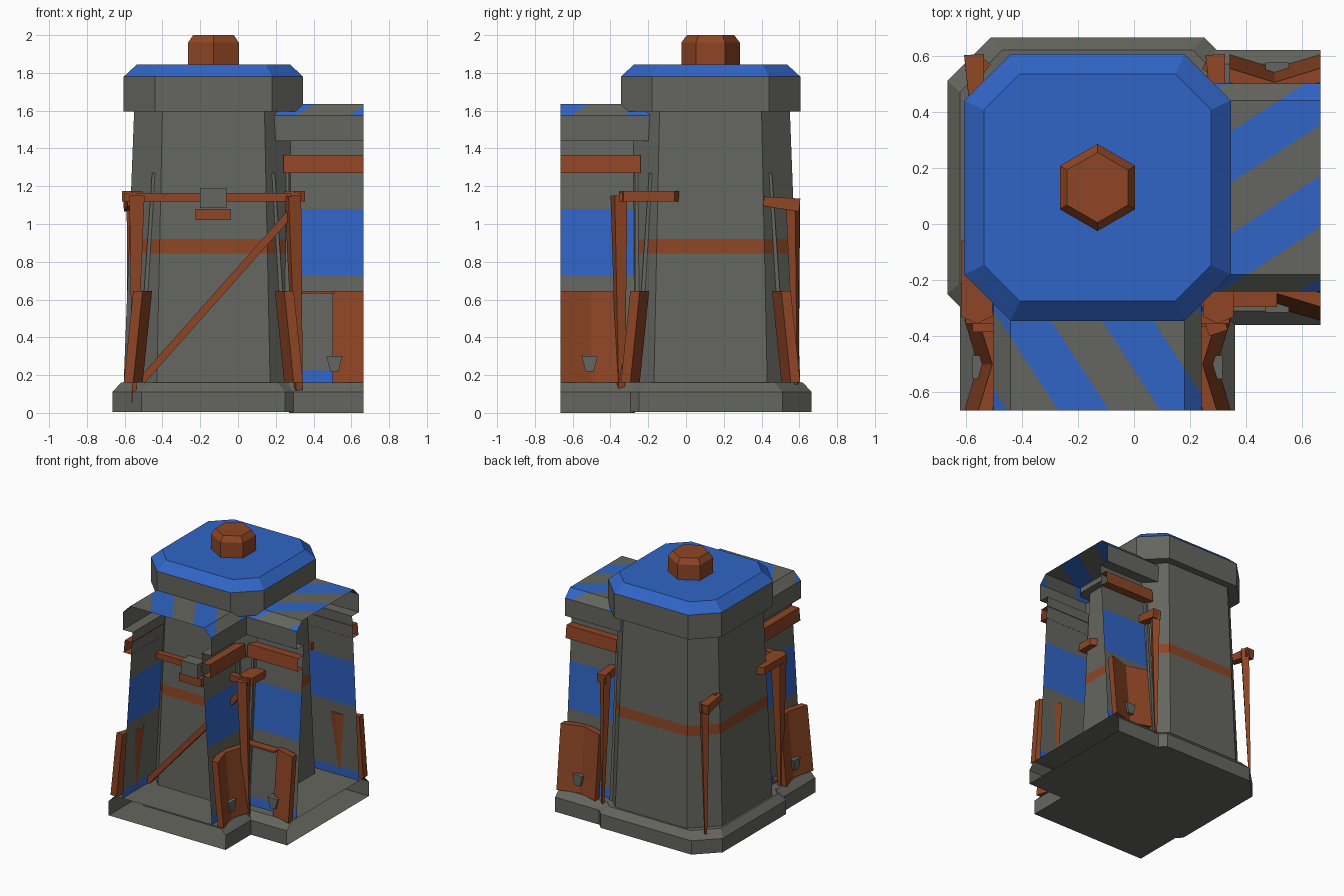
import bpy, bmesh, math
from mathutils import Vector, Matrix

cube = bpy.data.objects.get("Cube")
if cube:
    bpy.data.objects.remove(cube, do_unlink=True)


def material(name, rgb):
    m = bpy.data.materials.new(name)
    m.use_nodes = True
    m.diffuse_color = (*rgb, 1)
    bsdf = m.node_tree.nodes["Principled BSDF"]
    bsdf.inputs["Base Color"].default_value = (*rgb, 1)
    bsdf.inputs["Roughness"].default_value = 0.9
    return m


MATS = [material("stone_grey", (0.13, 0.13, 0.115)),
        material("paint_blue", (0.03, 0.13, 0.57)),
        material("rust_brown", (0.27, 0.06, 0.018))]
GREY, BLUE, RUST = range(3)
CENTRE = Matrix.Translation((-0.13, 0.13, 0))
END = 0.794   # cut end of each wall arm, measured from the tower axis


def finish(name, bm, rule, matrix):
    bm.normal_update()
    for f in bm.faces:
        f.material_index = rule(f.calc_center_median()) if callable(rule) else rule
    bm.transform(matrix)
    me = bpy.data.meshes.new(name)
    bm.to_mesh(me)
    bm.free()
    for m in MATS:
        me.materials.append(m)
    ob = bpy.data.objects.new(name, me)
    bpy.context.collection.objects.link(ob)
    return ob


def loft(name, rings, rule, matrix=Matrix()):
    """Closed solid through matching rings of points."""
    bm = bmesh.new()
    loops = [[bm.verts.new(p) for p in r] for r in rings]
    n = len(loops[0])
    for a, b in zip(loops, loops[1:]):
        for i in range(n):
            j = (i + 1) % n
            bm.faces.new((a[i], a[j], b[j], b[i]))
    bm.faces.new(loops[0][::-1])
    bm.faces.new(loops[-1])
    bmesh.ops.recalc_face_normals(bm, faces=bm.faces[:])
    return finish(name, bm, rule, matrix)


def box(name, lo, hi, rule, matrix=Matrix()):
    quad = [(lo[0], lo[1]), (hi[0], lo[1]), (hi[0], hi[1]), (lo[0], hi[1])]
    return loft(name, [[(x, y, z) for x, y in quad] for z in (lo[2], hi[2])], rule, matrix)


def strut(name, a, b, r0, r1):
    """Square pole from a to b with its own half width at each end."""
    a, b = Vector(a), Vector(b)
    q = (b - a).to_track_quat('Z', 'Y')
    sq = [(-1, -1), (1, -1), (1, 1), (-1, 1)]
    return loft(name, [[p + q @ Vector((x * r, y * r, 0)) for x, y in sq]
                       for p, r in ((a, r0), (b, r1))], RUST)


def shell(name, profile, rule, matrix, start, closed=False, cuts=()):
    """Open-ended sweep of a (side, height) profile along an arm."""
    bm = bmesh.new()
    rows = [[bm.verts.new((u, v, z)) for v, z in profile] for u in (start, END)]
    n = len(profile)
    for i in range(n if closed else n - 1):
        j = (i + 1) % n
        bm.faces.new((rows[0][i], rows[1][i], rows[1][j], rows[0][j]))
    for co, no in cuts:
        bmesh.ops.bisect_plane(bm, geom=bm.verts[:] + bm.edges[:] + bm.faces[:],
                               plane_co=co, plane_no=no)
    return finish(name, bm, rule, matrix)


def mirrored(half):
    return [(-v, z) for v, z in half] + [(v, z) for v, z in reversed(half)]


# Tower
def octagon(h, f, z):
    return [(h, -f, z), (h, f, z), (f, h, z), (-f, h, z),
            (-h, f, z), (-h, -f, z), (-f, -h, z), (f, -h, z)]


def between(t, z):
    k = (z - 0.16) / 1.435
    return octagon(0.475 - 0.055 * k, 0.30 - 0.03 * k, z)


loft("tower_base", [octagon(0.535, 0.38, 0.005), octagon(0.535, 0.38, 0.11),
                    octagon(0.49, 0.34, 0.16)], GREY, CENTRE)
loft("tower_body", [between(0, z) for z in (0.155, 0.845, 0.92, 1.6)],
     lambda c: RUST if 0.85 < c.z < 0.92 else GREY, CENTRE)
loft("tower_cap", [octagon(0.475, 0.31, 1.595), octagon(0.475, 0.31, 1.78),
                   octagon(0.405, 0.277, 1.845)],
     lambda c: BLUE if c.z > 1.785 else GREY, CENTRE)


def hexagon(r, z):
    return [(r * math.sin(i * math.pi / 3), r * math.cos(i * math.pi / 3), z) for i in range(6)]


loft("roof_knob", [hexagon(0.155, 1.84), hexagon(0.155, 1.96), hexagon(0.125, 2.0)], RUST, CENTRE)

# Wall arms
SLOPE, STEP, SHIFT = 0.65, 0.182, 0.656


def roof_colour(c):
    stripe = math.floor((c.y - SLOPE * c.x + SHIFT) / STEP)
    return BLUE if c.z > 1.58 and stripe % 2 == 0 else GREY


def wall_colour(c):
    return BLUE if c.z < 0.225 or 0.73 < c.z < 1.08 else GREY


def wall_half(z):
    return 0.375 - 0.085 * (z - 0.16) / 1.28


def side_panel(name, path, side, matrix):
    """Leaning folded sheet; path holds (distance, outward offset)."""
    def ring(half, z):
        outer = [(u, side * (half + o), z) for u, o in path]
        return outer + [(u, side * (half + o - 0.05), z) for u, o in reversed(path)]
    loft(name, [ring(0.475, 0.16), ring(0.425, 0.645)], RUST, matrix)


stripes = [((0, -SHIFT + STEP * k, 0), (-SLOPE, 1, 0)) for k in range(-3, 7)]
FOLD = [(0.47, 0), (0.63, -0.05), (END, 0)]

for label, turn in (("left", 0), ("front", -math.pi / 2)):
    M = CENTRE @ Matrix.Rotation(turn, 4, 'Z')
    shell(label + "_arm_base",
          mirrored([(0.49, 0), (0.49, 0.11), (0.44, 0.16), (0.375, 0.16)])[:4]
          + mirrored([(0.49, 0), (0.49, 0.11), (0.44, 0.16), (0.375, 0.16)])[4:7]
          + [(0.49, 0)], GREY, M, 0.4)
    shell(label + "_arm_floor", [(0.49, 0), (-0.49, 0)], GREY, M, 0.4)
    shell(label + "_arm_roof",
          mirrored([(wall_half(1.44), 1.44), (0.37, 1.44), (0.37, 1.575), (0.31, 1.635)]),
          roof_colour, M, 0.3, cuts=stripes)
    for side, word in ((1, "upper"), (-1, "lower")):
        tag = label + "_arm_" + word
        heights = [0.16, 0.225, 0.73, 1.08, 1.44]
        trim = [(0.30, 1.27), (0.365, 1.27), (0.355, 1.365), (0.29, 1.365)]
        wall = [(side * wall_half(z), z) for z in heights]
        trim = [(side * v, z) for v, z in trim]
        if side > 0:
            wall.reverse()
            trim.reverse()
        shell(tag + "_wall", wall, wall_colour, M, 0.3)
        shell(tag + "_trim_beam", trim, RUST, M, 0.37)
        # Pilaster where the wall meets the tower
        loft(tag + "_pilaster",
             [[(0.3, side * (h - 0.08), z), (0.4, side * (h - 0.08), z),
               (0.4, side * h, z), (0.3, side * h, z)] for h, z in ((0.40, 0.16), (0.325, 1.27))],
             GREY, M)
        # Folded sheet, broken in half on the inner side of the left arm
        broken = label == "left" and side < 0
        side_panel(tag + "_panel", FOLD[1:] if broken else FOLD, side, M)
        if broken:
            box(tag + "_panel_rail", (0.35, -0.425, 0.632), (0.64, -0.36, 0.645), RUST, M)
        # Small wedge bracket on the sheet
        loft(tag + "_bracket",
             [[(0.64 - w, side * 0.38, z), (0.64 + w, side * 0.38, z),
               (0.64 + w, side * 0.445, z), (0.64 - w, side * 0.445, z)]
              for w, z in ((0.022, 0.22), (0.042, 0.3))], GREY, M)

# Scaffold posts, boards and braces
strut("front_left_post", (0.32, -0.345, 0.12), (0.29, -0.355, 1.15), 0.018, 0.035)
strut("front_right_post", (-0.55, -0.345, 0.05), (-0.535, -0.345, 1.15), 0.01, 0.04)
strut("back_right_post", (-0.575, 0.585, 0.15), (-0.55, 0.565, 1.13), 0.008, 0.028)
strut("back_left_post", (0.29, 0.585, 0.15), (0.28, 0.565, 1.13), 0.008, 0.028)
for word, x in (("left", 0.3), ("right", -0.56)):
    loft("front_" + word + "_board",
         [[(x - 0.055, -0.33, z), (x, -0.355, z), (x + 0.055, -0.33, z),
           (x + 0.055, -0.06, z), (x, -0.035, z), (x - 0.055, -0.06, z)]
          for z in (1.12, 1.175)], RUST)
    strut("back_" + word + "_arm", (x - 0.01, 0.60, 1.10), (x, 0.41, 1.12), 0.035, 0.025)
strut("side_pole", (-0.555, -0.3, 1.105), (-0.55, 0.45, 1.14), 0.01, 0.01)
box("front_crossbar", (-0.6, -0.355, 1.12), (0.34, -0.31, 1.165), RUST)
strut("diagonal_brace", (-0.51, -0.345, 0.17), (0.28, -0.345, 1.06), 0.02, 0.02)
box("crossbar_clamp", (-0.2, -0.40, 1.085), (-0.06, -0.29, 1.19), GREY)
box("clamp_block", (-0.225, -0.385, 1.02), (-0.04, -0.28, 1.08), RUST)
